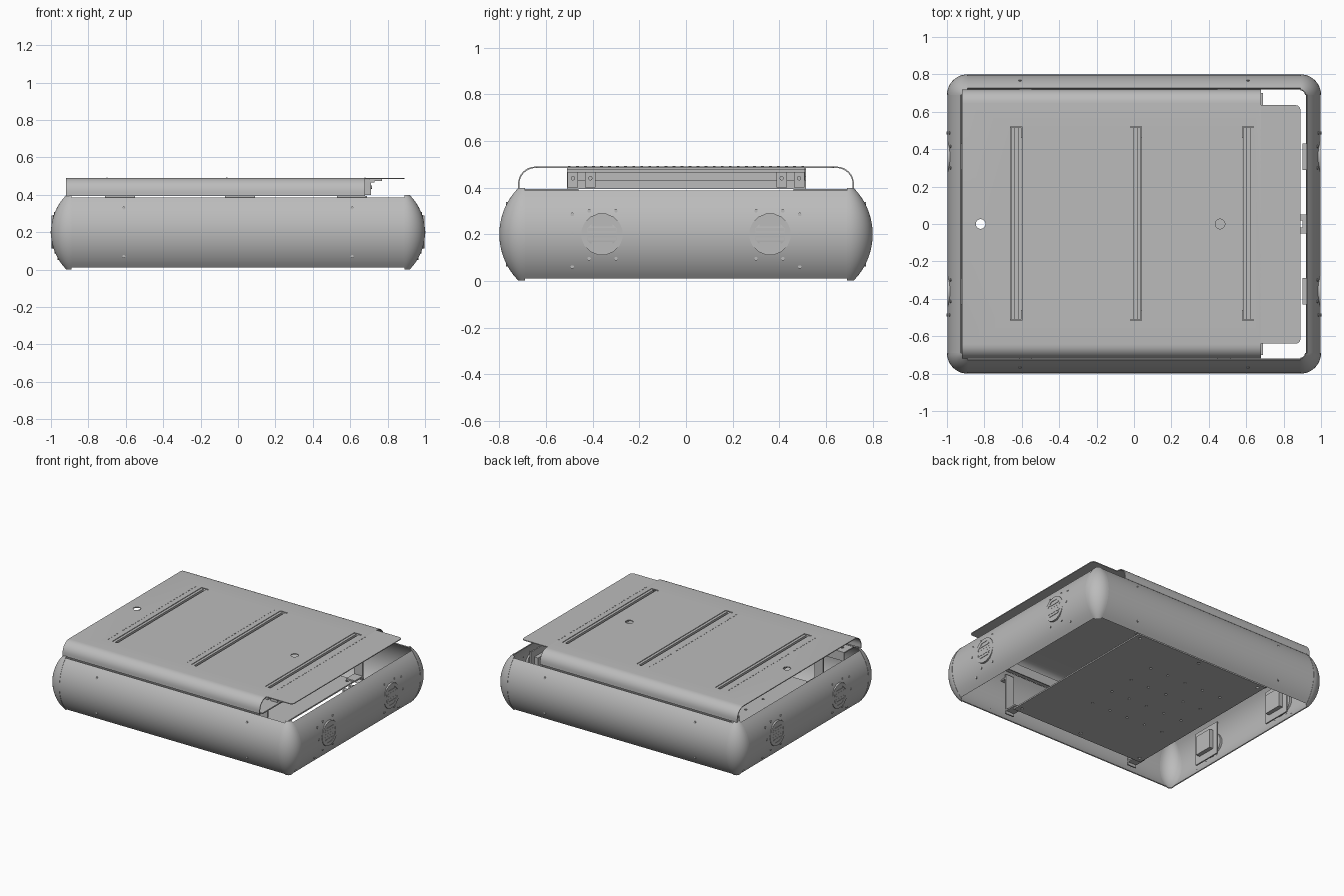
import bpy, bmesh, math
from mathutils import Matrix, Vector

cube = bpy.data.objects.get("Cube")
if cube:
    bpy.data.objects.remove(cube)

GREY = (0.5, 0.5, 0.5, 1)
metal = bpy.data.materials.new("light_grey_metal")
metal.use_nodes = True
metal.diffuse_color = GREY
metal.node_tree.nodes["Principled BSDF"].inputs["Base Color"].default_value = GREY
parts = []


def make(name, bm):
    mesh = bpy.data.meshes.new(name)
    bm.to_mesh(mesh)
    bm.free()
    mesh.materials.append(metal)
    ob = bpy.data.objects.new(name, mesh)
    bpy.context.scene.collection.objects.link(ob)
    parts.append(ob)
    return ob


def bake(ob):
    bpy.context.view_layer.update()
    dg = bpy.context.evaluated_depsgraph_get()
    mesh = bpy.data.meshes.new_from_object(ob.evaluated_get(dg))
    ob.modifiers.clear()
    ob.data = mesh


def add_box(bm, x, y, z):
    size = Vector((x[1] - x[0], y[1] - y[0], z[1] - z[0]))
    mid = Vector((sum(x), sum(y), sum(z))) / 2
    bmesh.ops.create_cube(bm, size=1, matrix=Matrix.Translation(mid) @ Matrix.Diagonal((*size, 1)))


def add_cyl(bm, loc, axis, r, depth, sides=12):
    turn = Vector((0, 0, 1)).rotation_difference(Vector(axis)).to_matrix().to_4x4()
    spin = Matrix.Rotation(math.pi / sides, 4, 'Z')
    bmesh.ops.create_cone(bm, cap_ends=True, segments=sides, radius1=r, radius2=r, depth=depth,
                          matrix=Matrix.Translation(loc) @ turn @ spin)


def boxes(name, *ranges):
    bm = bmesh.new()
    for r in ranges:
        add_box(bm, *r)
    return make(name, bm)


def sheet(name, rows, thick=0.006):
    bm = bmesh.new()
    grid = [[bm.verts.new(p) for p in row] for row in rows]
    for a, b in zip(grid, grid[1:]):
        for i in range(len(a) - 1):
            bm.faces.new((a[i], a[i + 1], b[i + 1], b[i]))
    ob = make(name, bm)
    mod = ob.modifiers.new("thickness", 'SOLIDIFY')
    mod.thickness = thick
    mod.offset = 0
    bake(ob)
    return ob


def cut(ob, bm):
    cutter = make("cutter", bm)
    cutter.hide_render = True
    mod = ob.modifiers.new("cut", 'BOOLEAN')
    mod.operation = 'DIFFERENCE'
    mod.solver = 'EXACT'
    mod.object = cutter
    bake(ob)
    parts.remove(cutter)
    bpy.data.objects.remove(cutter)


# Curved wall section: inward offset at each height
BULGE, MID = 0.28, 0.2


def sag(z):
    return BULGE - math.sqrt(BULGE ** 2 - (z - MID) ** 2)


def heights(low, high, n=18):
    return [low + (high - low) * i / n for i in range(n + 1)]


for s, fb, lr in ((-1, "front", "right"), (1, "back", "left")):
    wall = heights(0.012, 0.385)
    sheet(fb + "_wall", [[(x, s * (0.795 - sag(z)), z) for z in wall] for x in (-0.89, 0.89)])
    sheet(lr + "_wall", [[(s * (0.995 - sag(z)), y, z) for z in wall] for y in (-0.69, 0.69)])
    # Rounded corner caps
    for sx, side in ((-1, "right"), (1, "left")):
        rows = []
        for i in range(13):
            a = math.pi / 2 * i / 12
            rows.append([(sx * (0.89 + (0.107 - sag(z)) * math.cos(a)),
                          s * (0.69 + (0.107 - sag(z)) * math.sin(a)), z) for z in heights(0.003, 0.397)])
        sheet(f"{fb}_{side}_corner", rows)

# Lid: bent sheet with slots and holes
half = [(0.717, 0.393), (0.717, 0.415)]
for i in range(1, 9):
    a = math.pi / 2 * i / 8
    half.append((0.645 + 0.072 * math.cos(a), 0.415 + 0.072 * math.sin(a)))
section = [(-y, z) for y, z in half] + half[::-1]
lid = sheet("lid", [[(x, y, z) for y, z in section] for x in (-0.92, 0.68)])
SLOTS = (-0.63, 0.01, 0.61)
bm = bmesh.new()
for x in SLOTS:
    add_box(bm, (x - 0.03, x + 0.03), (-0.515, 0.52), (0.47, 0.5))
for x in (-0.82, 0.46):
    add_cyl(bm, (x, 0, 0.487), (0, 0, 1), 0.026, 0.04, 16)
cut(lid, bm)

# Lid tongue over the open end
bm = bmesh.new()
add_box(bm, (0.68, 0.89), (-0.64, 0.635), (0.484, 0.49))
corners = [e for e in bm.edges if all(v.co.x > 0.8 for v in e.verts)
           and abs(e.verts[0].co.z - e.verts[1].co.z) > 0.003]
bmesh.ops.bevel(bm, geom=corners, offset=0.025, segments=4, affect='EDGES', profile=0.5)
make("lid_tongue", bm)

# Slotted cross rails with foot plates
for x, side, name in zip(SLOTS, (-1, -1, 1), ("right", "middle", "left")):
    y = (-0.51, 0.515)
    boxes(name + "_rail",
          ((x - 0.028, x - 0.009), y, (0.395, 0.487)),
          ((x + 0.009, x + 0.028), y, (0.395, 0.487)),
          ((x - 0.012, x + 0.012), y, (0.41, 0.46)),
          (sorted((x + side * 0.028, x + side * 0.068)), y, (0.395, 0.43)),
          (sorted((x + side * 0.028, x + side * 0.06)), y, (0.445, 0.478)))
    boxes(name + "_rail_feet",
          *[((x - 0.08, x + 0.08), (s * 0.58 - 0.12, s * 0.58 + 0.12), (0.386, 0.395)) for s in (-1, 1)])
    # Row of small studs beside each slot
    bm = bmesh.new()
    for i in range(30):
        yy = -0.5 + i / 29
        add_box(bm, (x + side * 0.07 - 0.003, x + side * 0.07 + 0.003), (yy - 0.006, yy + 0.006), (0.489, 0.492))
    make(name + "_stud_row", bm)

# Stepped bracket and end clamps on the open end
boxes("end_bracket",
      ((0.678, 0.70), (-0.51, 0.51), (0.43, 0.482)),
      ((0.70, 0.73), (-0.51, 0.51), (0.465, 0.475)),
      ((0.70, 0.77), (-0.51, 0.51), (0.475, 0.484)))
bm = bmesh.new()
for s in (-1, 1):
    for y in (0.41, 0.485):
        add_box(bm, (0.66, 0.71), (s * y - 0.022, s * y + 0.022), (0.4, 0.478))
        add_cyl(bm, (0.712, s * y, 0.44), (1, 0, 0), 0.009, 0.01)
make("end_clamps", bm)

# Inner side ledges carrying the rails
for s, name in ((-1, "front"), (1, "back")):
    ledge = boxes(name + "_ledge",
                  ((-0.86, 0.67), sorted((s * 0.61, s * 0.715)), (0.378, 0.386)),
                  ((-0.86, 0.67), sorted((s * 0.605, s * 0.612)), (0.32, 0.386)))
    bm = bmesh.new()
    for i in range(8):
        add_cyl(bm, (-0.8 + i * 0.2, s * 0.665, 0.38), (0, 0, 1), 0.014, 0.04)
    cut(ledge, bm)
    # Straps joining the base plate to the walls
    for x, side in ((-0.58, "right"), (0.48, "left")):
        xs = (x - 0.035, x + 0.035)
        boxes(f"{name}_{side}_strap",
              (xs, sorted((s * 0.71, s * 0.72)), (0.05, 0.35)),
              (xs, sorted((s * 0.62, s * 0.72)), (0.07, 0.08)),
              (xs, sorted((s * 0.71, s * 0.765)), (0.32, 0.33)))

# Base plate with a pattern of small holes
plate = boxes("base_plate", ((-0.6, 0.5), (-0.65, 0.65), (0.06, 0.07)))
bm = bmesh.new()
for i in range(5):
    for j in range(4):
        add_cyl(bm, (-0.45 + i * 0.15, -0.25 + j * 0.2, 0.065), (0, 0, 1), 0.009, 0.04, 8)
for x in (-0.56, -0.05, 0.46):
    for y in (-0.61, 0.61):
        add_cyl(bm, (x, y, 0.065), (0, 0, 1), 0.012, 0.04, 8)
cut(plate, bm)

# Round vents, inner mounts and bolts on both ends
for s, side in ((-1, "right"), (1, "left")):
    for y, end in ((-0.36, "front"), (0.36, "back")):
        bm = bmesh.new()
        add_cyl(bm, (s * 0.986, y, 0.2), (s, 0, 0), 0.09, 0.024, 16)
        vent = make(f"{side}_{end}_vent", bm)
        bm = bmesh.new()
        add_cyl(bm, (s * 1.0, y, 0.2), (s, 0, 0), 0.068, 0.01, 8)
        cut(vent, bm)
        # Grille bars across the recess
        boxes(f"{side}_{end}_grille", *[
            (sorted((s * 0.994, s * 0.998)), (y - w, y + w), (0.2 + dz - 0.006, 0.2 + dz + 0.006))
            for dz, w in ((-0.04, 0.045), (-0.02, 0.06), (0, 0.06), (0.02, 0.06), (0.04, 0.045))])
        boxes(f"{side}_{end}_mount",
              (sorted((s * 0.93, s * 0.94)), (y - 0.11, y + 0.11), (0.08, 0.32)),
              (sorted((s * 0.90, s * 0.935)), (y - 0.07, y + 0.07), (0.13, 0.27)))
    bm = bmesh.new()
    for ys in (-1, 1):
        for y, z in ((0.3, 0.3), (0.415, 0.3), (0.3, 0.095), (0.415, 0.095),
                     (0.487, 0.06), (0.487, 0.2), (0.487, 0.285)):
            add_cyl(bm, (s * (0.996 - sag(z)), ys * y, z), (s, 0, 0), 0.008, 0.012, 8)
    make(side + "_end_bolts", bm)
    # Long wall bolts
    bm = bmesh.new()
    for x in (-0.61, 0.61):
        for z in (0.07, 0.33):
            add_cyl(bm, (x, s * (0.797 - sag(z)), z), (0, s, 0), 0.008, 0.012, 8)
    make(("front" if s < 0 else "back") + "_wall_bolts", bm)

# Latch on the inside of the open end
boxes("latch", ((0.885, 0.93), (-0.05, -0.02), (0.33, 0.37)), ((0.885, 0.93), (0.02, 0.05), (0.33, 0.37)),
      ((0.9, 0.93), (-0.02, 0.02), (0.335, 0.365)))

# Smooth curved surfaces, keep edges crisp
bpy.ops.object.select_all(action='DESELECT')
for ob in parts:
    ob.select_set(True)
bpy.context.view_layer.objects.active = parts[0]
bpy.ops.object.shade_smooth_by_angle(angle=math.radians(30))
